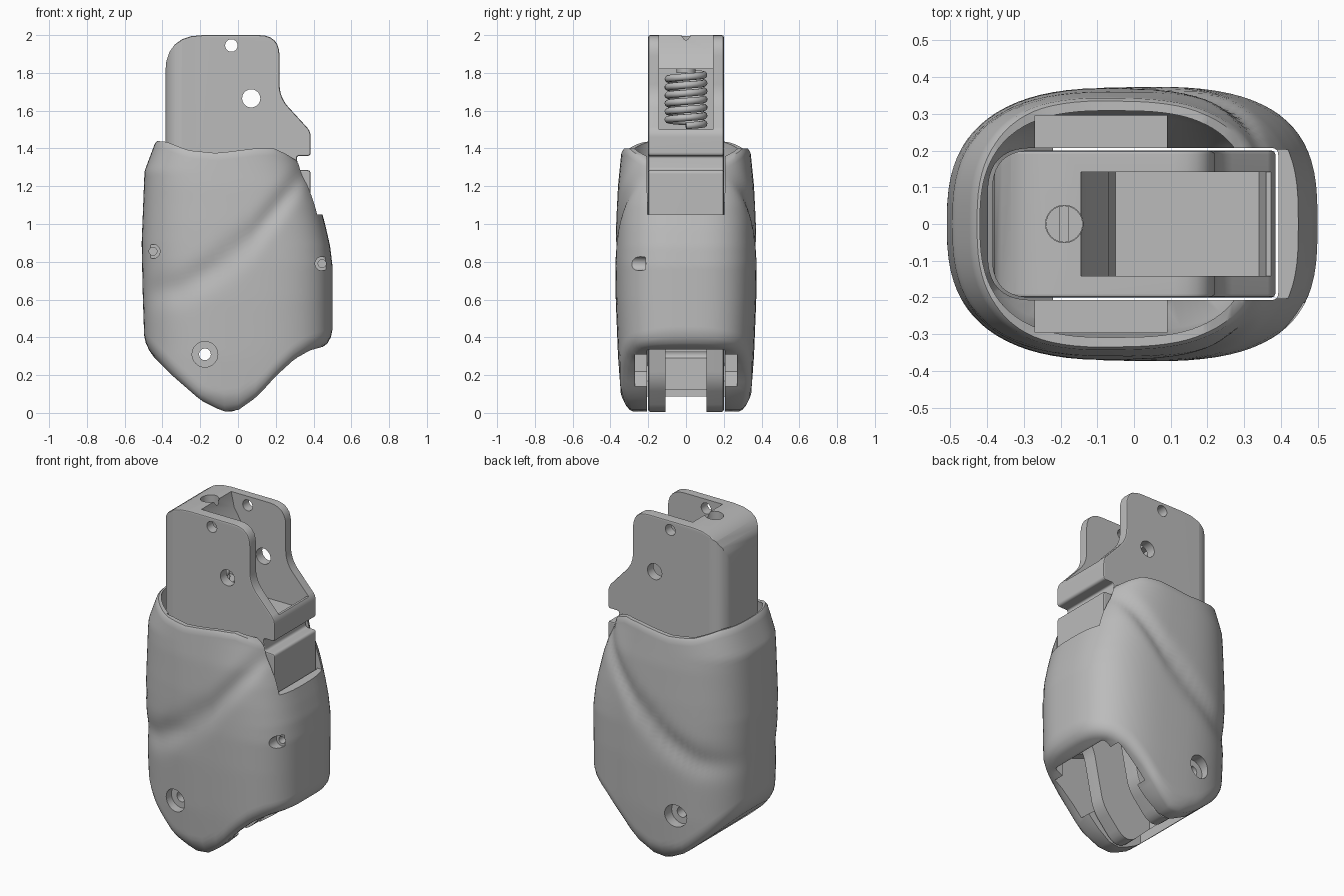
import bpy, bmesh, math
from mathutils import Vector

cube = bpy.data.objects.get("Cube")
if cube:
    bpy.data.objects.remove(cube, do_unlink=True)

grey = bpy.data.materials.new("plain_grey")
grey.use_nodes = True
grey.diffuse_color = (0.5, 0.5, 0.5, 1)
grey.node_tree.nodes["Principled BSDF"].inputs["Base Color"].default_value = (0.5, 0.5, 0.5, 1)


def make(name, bm):
    bmesh.ops.recalc_face_normals(bm, faces=bm.faces)
    mesh = bpy.data.meshes.new(name)
    bm.to_mesh(mesh)
    bm.free()
    mesh.materials.append(grey)
    obj = bpy.data.objects.new(name, mesh)
    bpy.context.collection.objects.link(obj)
    return obj


def select(obj):
    bpy.ops.object.select_all(action='DESELECT')
    obj.select_set(True)
    bpy.context.view_layer.objects.active = obj


def smooth(obj, degrees=30):
    select(obj)
    bpy.ops.object.shade_smooth_by_angle(angle=math.radians(degrees))


def carve(obj, cutter, operation='DIFFERENCE'):
    select(obj)
    mod = obj.modifiers.new("carve", 'BOOLEAN')
    mod.operation, mod.solver, mod.object = operation, 'EXACT', cutter
    bpy.ops.object.modifier_apply(modifier=mod.name)
    bpy.data.objects.remove(cutter, do_unlink=True)


def prism(name, points, lo, hi, axis='y', bevel=0):
    """Extrude a closed outline along y (x, z outline) or z (x, y outline)."""
    bm = bmesh.new()
    def place(p, d):
        return (p[0], d, p[1]) if axis == 'y' else (p[0], p[1], d)
    a = [bm.verts.new(place(p, lo)) for p in points]
    b = [bm.verts.new(place(p, hi)) for p in points]
    caps = [bm.faces.new(a), bm.faces.new(b[::-1])]
    for i in range(len(points)):
        j = (i + 1) % len(points)
        bm.faces.new((a[i], b[i], b[j], a[j]))
    if bevel:
        bmesh.ops.recalc_face_normals(bm, faces=bm.faces)
        rim = [e for f in caps for e in f.edges]
        bmesh.ops.bevel(bm, geom=rim, offset=bevel, segments=2, profile=0.5, affect='EDGES')
    return make(name, bm)


def rod(name, x, y, z, r, length, axis='y', sides=32):
    """Round bar starting at the point and running along y or z."""
    ring = [(math.cos(2 * math.pi * i / sides) * r, math.sin(2 * math.pi * i / sides) * r)
            for i in range(sides)]
    if axis == 'y':
        return prism(name, [(x + p, z + q) for p, q in ring], y, y + length)
    return prism(name, [(x + p, y + q) for p, q in ring], z, z + length, 'z')


def box(name, x0, x1, y, z0, z1):
    return prism(name, [(x0, z0), (x1, z0), (x1, z1), (x0, z1)], -y, y)


def rounded(corners, steps=6):
    """Outline with each corner (a, b, cut) replaced by a smooth bend."""
    out = []
    for i, (a, b, cut) in enumerate(corners):
        p = Vector((a, b))
        q = Vector(corners[i - 1][:2])
        n = Vector(corners[(i + 1) % len(corners)][:2])
        s, e = p + (q - p).normalized() * cut, p + (n - p).normalized() * cut
        for k in range(steps + 1):
            t = k / steps
            out.append(tuple(s * (1 - t) ** 2 + p * 2 * t * (1 - t) + e * t * t))
    return out


def plan(x0, x1, y, cut):
    """Top outline with large bends on one end only."""
    return rounded([(x0, -y, cut), (x1, -y, .02), (x1, y, .02), (x0, y, cut)], 10)


def curve(table):
    """Piecewise linear lookup, clamped at both ends."""
    def f(x):
        if x <= table[0][0]:
            return table[0][1]
        for (a, p), (b, q) in zip(table, table[1:]):
            if x <= b:
                return p + (q - p) * (x - a) / (b - a)
        return table[-1][1]
    return f


# Shell profiles: ends and half depth by height, lower and upper rims and valley by x
left = curve([(.35, -.495), (.65, -.505), (.9, -.51), (1.28, -.495), (1.44, -.435)])
right = curve([(.78, .5), (.88, .488), (.97, .468), (1.1, .435), (1.2, .402), (1.34, .345), (1.45, .32)])
depth = curve([(0, .31), (.1, .345), (.3, .36), (.6, .372), (.8, .375), (1, .37), (1.2, .36), (1.45, .335)])
rim_low = curve([(-.5, .35), (-.48, .33), (-.35, .2), (-.2, .07), (-.1, .02), (-.05, .005), (0, .02),
                 (.1, .09), (.2, .2), (.3, .29), (.38, .335), (.47, .36), (.5, .38)])
rim_high = curve([(-.44, 1.44), (-.38, 1.435), (-.25, 1.39), (-.1, 1.375), (.1, 1.4), (.2, 1.4),
                  (.26, 1.37), (.34, 1.31)])
valley = curve([(-.5, .63), (-.3, .66), (-.1, .78), (.05, .9), (.2, 1.08), (.35, 1.27)])
SIDES = 80


def oval_point(t):
    n = 3 if math.cos(t) > 0 else 2.7
    return [math.copysign(abs(c) ** (2 / n), c) if abs(c) > 1e-6 else 0
            for c in (math.cos(t), math.sin(t))]


oval = [oval_point(2 * math.pi * i / SIDES) for i in range(SIDES)]


def ring(height, k, groove=0.025):
    """Oval section; height gives z from the position along x."""
    pts = []
    for u, v in oval:
        z = height(u * k)
        x = (left(z) + right(z)) / 2 + u * k * (right(z) - left(z)) / 2
        dent = groove * math.exp(-((z - valley(x)) / .075) ** 2)
        pts.append((x, v * (k * depth(z) - dent), z))
    return pts


def loft(name, rings):
    bm = bmesh.new()
    vs = [[bm.verts.new(p) for p in r] for r in rings]
    for a, b in zip(vs, vs[1:]):
        for i in range(SIDES):
            j = (i + 1) % SIDES
            bm.faces.new((a[i], a[j], b[j], b[i]))
    # Close both ends with strips running front to back
    for r in (vs[0], vs[-1]):
        for i in range(SIDES // 2):
            strip = [r[i], r[i + 1], r[(SIDES - i - 1) % SIDES], r[(SIDES - i) % SIDES]]
            bm.faces.new(list(dict.fromkeys(strip)))
    return make(name, bm)


def low(off):
    return lambda u: rim_low(u * .5) + off


def high(u):
    return rim_high(u * .39 - .05)


def between(s):
    def height(u):
        a, b = rim_low(u * .5) + .06, high(u) - .015
        return a + (b - a) * s
    return height


# Outer shell
LEVELS = 48
rings = [ring(low(-.004), .9), ring(low(.006), .95), ring(low(.028), .985)]
rings += [ring(between(i / LEVELS), 1) for i in range(LEVELS + 1)]
rings.append(ring(high, .98))
shell = loft("outer_shell", rings)

# Hollow of the shell: tapered mouth, body channel, side pockets, latch notch
mouth = [(.95, .56), (1.15, .8), (1.25, .88), (1.6, .905)]
carve(shell, loft("mouth_cutter", [ring(lambda u, z=z: z, k, 0) for z, k in mouth]))
channel = prism("channel_cutter", [(-.6, 1.7), (-.6, .45), (-.37, .31), (-.22, .17), (-.22, -.1),
                                   (.6, -.1), (.6, 1.7)], -.3, .3)
carve(channel, prism("channel_plan", plan(-.398, .393, .207, .12), -.3, 1.6, 'z'), 'INTERSECT')
carve(shell, channel)
carve(shell, prism("underside_cutter", [(.05, .22), (.2, .1), (.34, .1), (.34, .45), (.05, .55)],
                   -.27, .27))
carve(shell, box("pocket_cutter", -.27, .09, .295, .55, 1.7))
carve(shell, box("notch_cutter", .2, .7, .203, 1.05, 1.7))

# Screw and pivot holes of the shell
for x, z in ((-.45, .855), (.445, .79)):
    carve(shell, rod("bore_cutter", x, -.6, z, .037, .385))
    carve(shell, rod("pin_cutter", x, -.3, z, .021, .45))
for y in (-.6, .29):
    carve(shell, rod("pivot_bore_cutter", -.175, y, .31, .068, .31))
carve(shell, rod("pivot_cutter", -.175, -.6, .31, .031, 1.2))
smooth(shell, 35)

# Inner body with latch step
body = prism("inner_body", rounded([
    (-.385, .4, .05), (-.385, 2, .2), (.22, 2, .11), (.22, 1.67, .07), (.385, 1.49, .03),
    (.385, 1.36, .02), (.31, 1.36, .015), (.32, 1.285, .015), (.385, 1.285, .02),
    (.385, .7, .05), (.2, .5, .06), (.13, .16, .06), (-.04, -.03, .1), (-.34, .26, .08)]),
    -.2, .2, bevel=.01)
carve(body, prism("plan_cutter", plan(-.387, .4, .201, .11), -.2, 2.2, 'z'), 'INTERSECT')

# Upper slot with spring chamber, lower fork
carve(body, prism("upper_slot_cutter", [
    (-.145, 2.2), (-.145, 2), (-.125, 1.91), (-.07, 1.82), (-.32, 1.82), (-.32, 1.5), (-.08, 1.5),
    (-.05, 1.42), (.34, 1.42), (.36, 1.5), (.6, 1.5), (.6, 2.2)], -.142, .142))
carve(body, prism("fork_cutter", [(-.2, -.2), (-.2, .34), (0, .62), (.6, .62), (.6, -.2)], -.108, .108))
for x, z, r in ((-.035, 1.945, .033), (.07, 1.665, .048), (-.175, .31, .031)):
    carve(body, rod("cross_hole_cutter", x, -.6, z, r, 1.2))
carve(body, rod("screw_hole_cutter", -.19, 0, 1.75, .051, .4, 'z'))
smooth(body)
weighted = body.modifiers.new("flat_sides", 'WEIGHTED_NORMAL')
weighted.keep_sharp = True

# Adjusting screw with a driver slot
screw = rod("adjusting_screw", -.19, 0, 1.8, .05, .12, 'z')
carve(screw, box("driver_cutter", -.202, -.178, .1, 1.89, 2))
smooth(screw)

# Coil spring
path = bpy.data.curves.new("coil_spring", 'CURVE')
path.dimensions, path.bevel_depth, path.bevel_resolution = '3D', .019, 3
path.use_fill_caps = True
STEPS, TURNS = 170, 6.5
line = path.splines.new('POLY')
line.points.add(STEPS)
for i, p in enumerate(line.points):
    t = i / STEPS
    a = t * TURNS * 2 * math.pi
    p.co = (-.19 + .095 * math.cos(a), .095 * math.sin(a), 1.52 + .28 * t, 1)
path.materials.append(grey)
spring = bpy.data.objects.new("coil_spring", path)
bpy.context.collection.objects.link(spring)
select(spring)
bpy.ops.object.convert(target='MESH')
smooth(bpy.context.view_layer.objects.active, 50)
